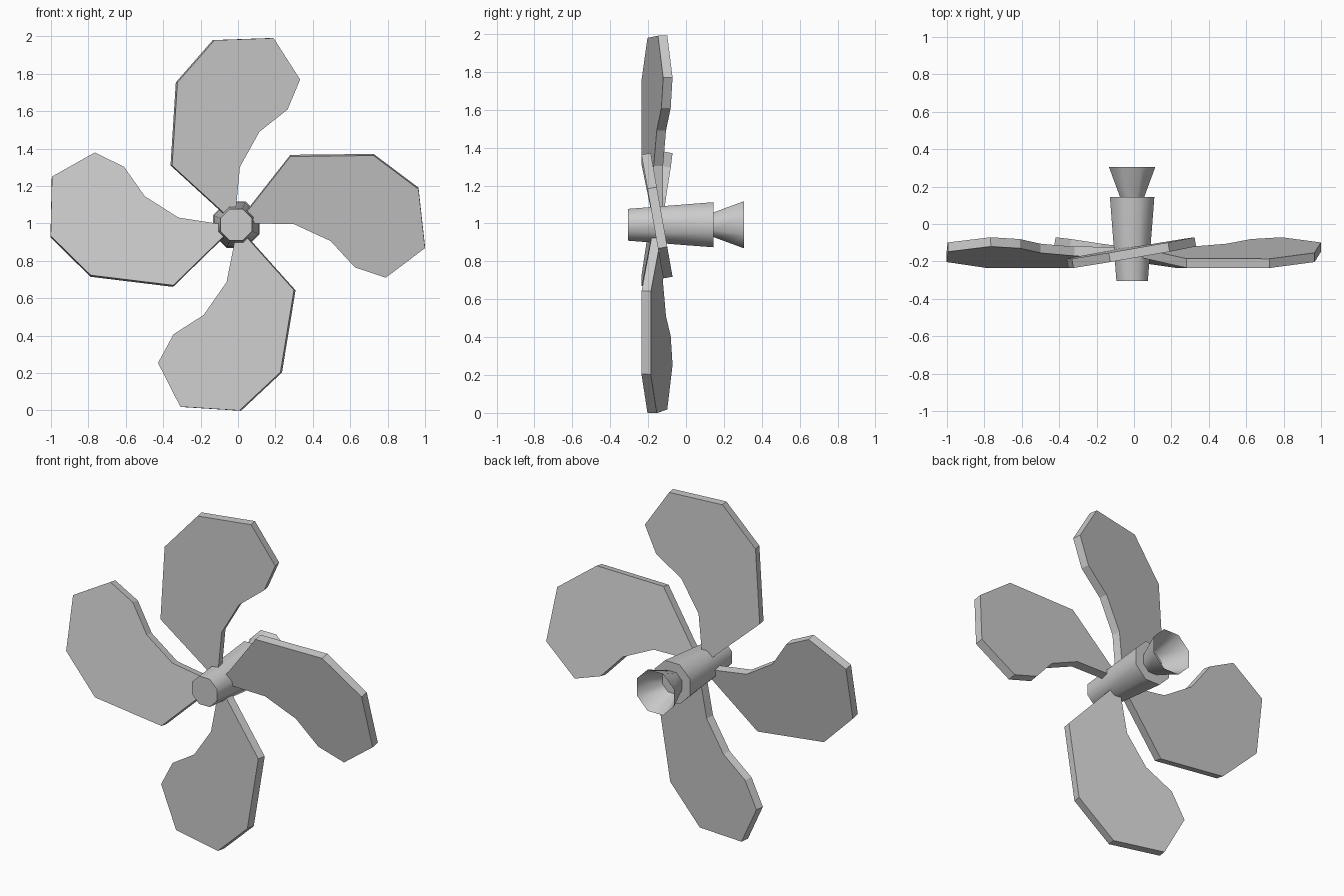
import bpy, bmesh
from math import radians, cos, pi
from mathutils import Matrix, Vector

if "Cube" in bpy.data.objects:
    bpy.data.objects.remove(bpy.data.objects["Cube"])

CX, CZ = -0.01, 0.993      # propeller axis, parallel to y
SLOPE = 0.176              # blade pitch (about 10 degrees)
THICK = 0.05


def finish(name, bm, smooth=False):
    bmesh.ops.recalc_face_normals(bm, faces=bm.faces)
    me = bpy.data.meshes.new(name)
    bm.to_mesh(me)
    bm.free()
    ob = bpy.data.objects.new(name, me)
    bpy.context.collection.objects.link(ob)
    if smooth:
        bpy.ops.object.select_all(action='DESELECT')
        ob.select_set(True)
        bpy.context.view_layer.objects.active = ob
        bpy.ops.object.shade_smooth_by_angle(angle=radians(50))
    return ob


def octagon_cone(name, y0, r0, y1, r1, capped):
    # r0 and r1 are measured across the flats
    k = 1 / cos(pi / 8)
    m = (Matrix.Translation((CX, (y0 + y1) / 2, CZ))
         @ Matrix.Rotation(-pi / 2, 4, 'X') @ Matrix.Rotation(pi / 8, 4, 'Z'))
    bm = bmesh.new()
    bmesh.ops.create_cone(bm, segments=8, radius1=r0 * k, radius2=r1 * k,
                          depth=y1 - y0, cap_ends=capped, matrix=m)
    return finish(name, bm, True)


# Hub and open flared tail
octagon_cone("hub", -0.305, 0.084, 0.145, 0.119, True)
octagon_cone("exhaust_flare", 0.145, 0.065, 0.305, 0.124, False)

# Blade outline: along the blade, across the blade
outline = [(0.02, 0.03), (0.07, 0.085), (0.29, 0.365), (0.735, 0.37),
           (0.975, 0.19), (1.01, -0.125), (0.80, -0.283), (0.635, -0.228),
           (0.505, -0.087), (0.31, 0.003), (0.11, 0.007), (0.02, 0.007)]

# Four pitched blades, unevenly spaced around the hub
for i, angle in enumerate((0, 85.7, 172.4, 260.0)):
    bm = bmesh.new()
    verts = [bm.verts.new((u, -0.17 - SLOPE * v, v)) for u, v in outline]
    face = bm.faces.new(verts)
    ext = bmesh.ops.extrude_face_region(bm, geom=[face], use_keep_orig=True)
    moved = [g for g in ext["geom"] if isinstance(g, bmesh.types.BMVert)]
    bmesh.ops.translate(bm, verts=moved,
                        vec=Vector((0, 1, SLOPE)).normalized() * THICK)
    m = Matrix.Translation((CX, 0, CZ)) @ Matrix.Rotation(-radians(angle), 4, 'Y')
    bmesh.ops.transform(bm, matrix=m, verts=bm.verts)
    finish(f"blade_{i + 1}", bm)
